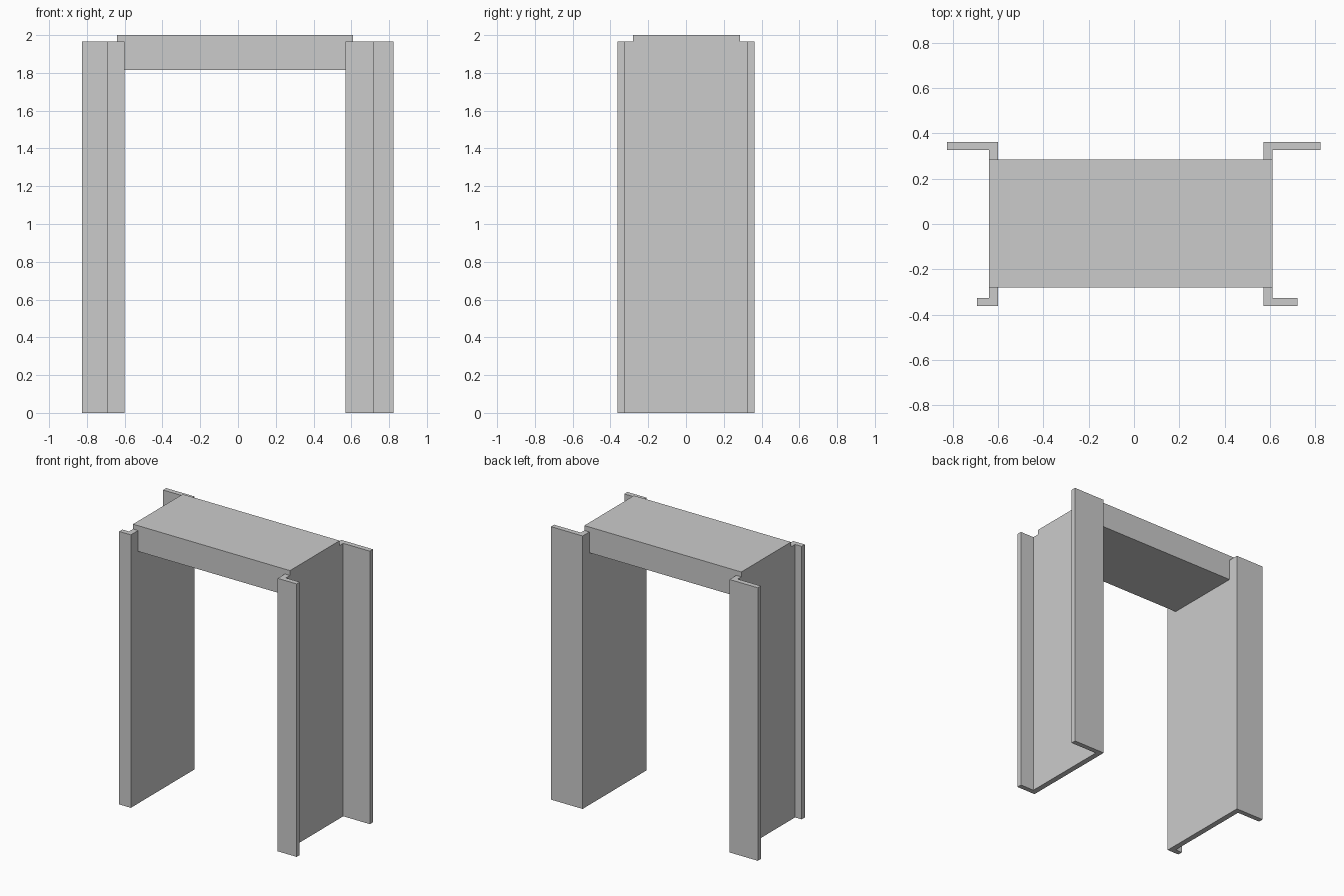
import bpy
import bmesh

cube = bpy.data.objects.get("Cube")
if cube:
    bpy.data.objects.remove(cube, do_unlink=True)

# Single plain grey for the whole frame
grey = bpy.data.materials.new("light_grey")
grey.use_nodes = True
colour = (0.6, 0.6, 0.6, 1.0)
grey.diffuse_color = colour
grey.node_tree.nodes["Principled BSDF"].inputs["Base Color"].default_value = colour


def extrude_plan(name, outline, z0, z1):
    """Raise a plan outline into a solid between two heights."""
    bm = bmesh.new()
    face = bm.faces.new([bm.verts.new((x, y, z0)) for x, y in outline])
    up = bmesh.ops.extrude_face_region(bm, geom=[face])
    top = [v for v in up["geom"] if isinstance(v, bmesh.types.BMVert)]
    bmesh.ops.translate(bm, verts=top, vec=(0, 0, z1 - z0))
    bmesh.ops.recalc_face_normals(bm, faces=bm.faces[:])
    mesh = bpy.data.meshes.new(name)
    bm.to_mesh(mesh)
    bm.free()
    mesh.materials.append(grey)
    obj = bpy.data.objects.new(name, mesh)
    bpy.context.collection.objects.link(obj)
    return obj


FRONT, BACK, FLANGE = -0.362, 0.362, 0.036
PANEL_TOP = 1.965


def jamb(name, inner, web, front_tip, back_tip):
    """Channel-shaped jamb: web with a short front and a long back flange."""
    outline = [
        (inner, FRONT), (front_tip, FRONT), (front_tip, FRONT + FLANGE),
        (web, FRONT + FLANGE), (web, BACK - FLANGE),
        (back_tip, BACK - FLANGE), (back_tip, BACK), (inner, BACK),
    ]
    return extrude_plan(name, outline, 0, PANEL_TOP)


# Side jambs
jamb("left_jamb", 0.57, 0.61, 0.72, 0.822)
jamb("right_jamb", -0.60, -0.64, -0.693, -0.825)

# Solid lintel, flush with the outer faces of the jamb webs
extrude_plan("lintel", [(-0.64, -0.28), (0.61, -0.28), (0.61, 0.285), (-0.64, 0.285)],
             1.815, 2.0)
